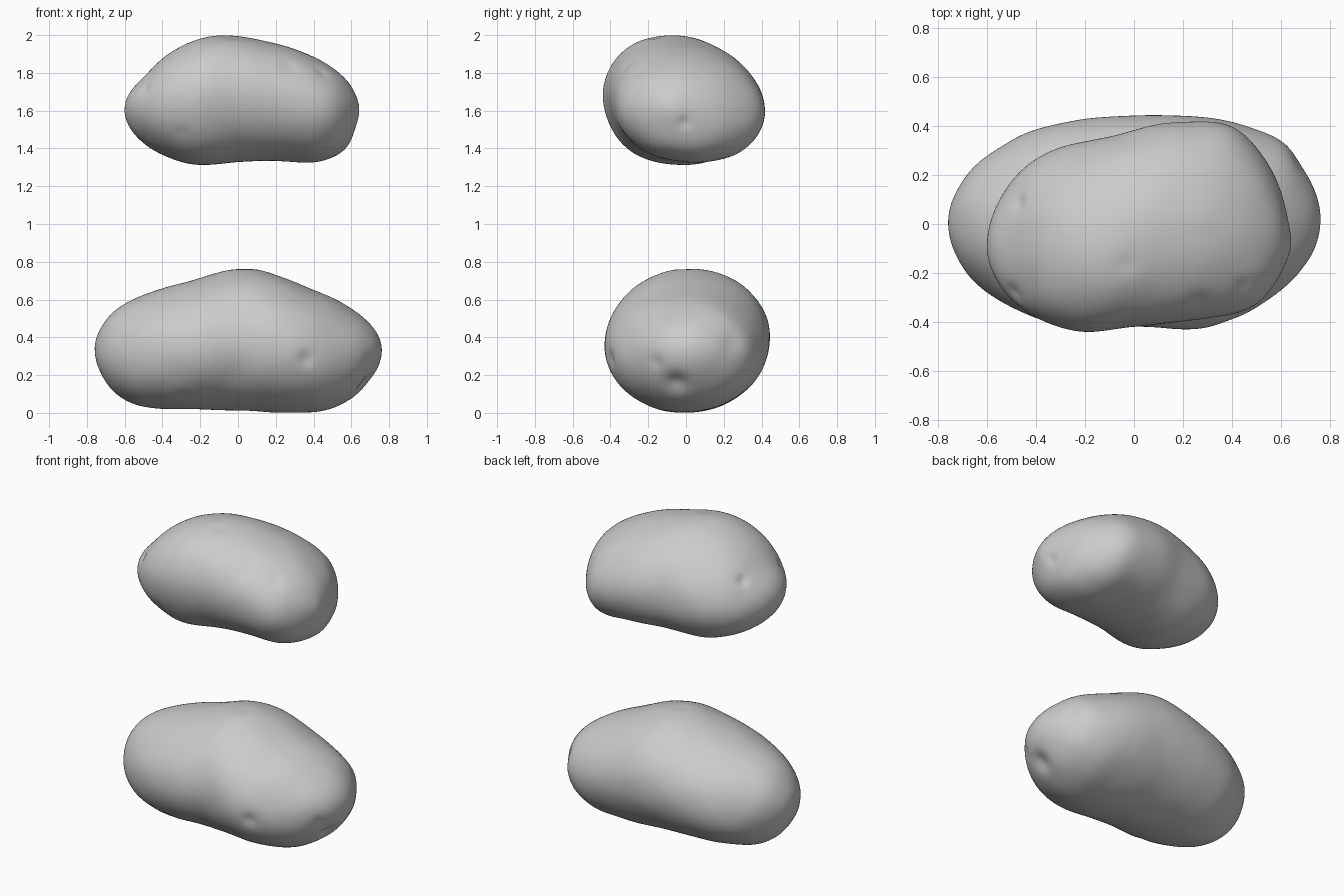
import bpy, bmesh, math
from mathutils import Vector, noise

if "Cube" in bpy.data.objects:
    bpy.data.objects.remove(bpy.data.objects["Cube"])

RINGS, SIDES = 120, 128


def spline(ts, vs, t):
    """Cubic curve through the points (ts, vs)."""
    n = len(ts)
    i = 0
    while i < n - 2 and t > ts[i + 1]:
        i += 1

    def sec(k):
        return (vs[k + 1] - vs[k]) / (ts[k + 1] - ts[k])

    def slope(k):
        if k == 0:
            return 1.5 * sec(0) - 0.5 * slope(1)
        if k == n - 1:
            return 1.5 * sec(n - 2) - 0.5 * slope(n - 2)
        a, b = ts[k] - ts[k - 1], ts[k + 1] - ts[k]
        return (sec(k - 1) * b + sec(k) * a) / (a + b)
    h = ts[i + 1] - ts[i]
    u = (t - ts[i]) / h
    return ((2*u**3 - 3*u*u + 1) * vs[i] + (u**3 - 2*u*u + u) * h * slope(i)
            + (3*u*u - 2*u**3) * vs[i + 1] + (u**3 - u*u) * h * slope(i + 1))


def potato(name, rows, skew, belly, dents, seed):
    """Skin cross-sections given as rows of x, y min, y max, z min, z max, then press dents in.
    belly fills out the lower front of the sections."""
    x0, x1 = rows[0][0], rows[-1][0]
    cx, hx = (x0 + x1) / 2, (x1 - x0) / 2
    ts = [math.acos(max(-1, min(1, (cx - r[0]) / hx))) for r in rows]
    cols = list(zip(*rows))
    bm = bmesh.new()
    rings = []
    for i in range(1, RINGS):
        t = math.pi * i / RINGS
        # average neighbouring samples so the skin stays free of ripples
        ya, yb, za, zb = (sum(spline(ts, c, min(math.pi, max(0, t + d * math.sin(t))))
                              for d in (-.12, -.06, 0, .06, .12)) / 5 for c in cols[1:])
        ring = []
        for k in range(SIDES):
            a = 2 * math.pi * k / SIDES
            s = 1 + belly * math.sin(t) * max(0, math.cos(a - math.radians(225))) ** 6
            y = (ya + yb) / 2 + s * (yb - ya) / 2 * math.cos(a + skew)
            z = (za + zb) / 2 + s * (zb - za) / 2 * math.sin(a)
            ring.append(bm.verts.new((cx - hx * math.cos(t), y, z)))
        rings.append(ring)
    for r0, r1 in zip(rings, rings[1:]):
        for k in range(SIDES):
            j = (k + 1) % SIDES
            bm.faces.new((r0[k], r0[j], r1[j], r1[k]))
    for ring, row in ((rings[0], rows[0]), (rings[-1], rows[-1])):
        tip = bm.verts.new((row[0], row[1], row[3]))
        for k in range(SIDES):
            bm.faces.new((ring[k], ring[(k + 1) % SIDES], tip))
    bmesh.ops.recalc_face_normals(bm, faces=bm.faces)
    bm.normal_update()

    # eyes pressed into the skin, plus faint unevenness
    centres = [(min((v.co for v in bm.verts), key=lambda c: (c - Vector(p)).length).copy(), r, d)
               for p, r, d in dents]
    moves = []
    for v in bm.verts:
        m = 0.004 * noise.noise(v.co * 6 + Vector((seed, 0, 0)))
        for c, r, d in centres:
            m -= d * math.exp(-((v.co - c).length / r) ** 2 * 2)
        moves.append(v.normal * m)
    for v, m in zip(bm.verts, moves):
        v.co += m
    mesh = bpy.data.meshes.new(name)
    bm.to_mesh(mesh)
    bm.free()
    mesh.polygons.foreach_set("use_smooth", [True] * len(mesh.polygons))
    bpy.context.collection.objects.link(bpy.data.objects.new(name, mesh))


# large lower potato
potato("large_potato", [
    (-.76, 0, 0, .335, .335),
    (-.73, -.125, .125, .215, .44),
    (-.65, -.235, .235, .105, .545),
    (-.55, -.312, .312, .045, .605),
    (-.4, -.385, .388, .022, .66),
    (-.2, -.437, .43, .018, .712),
    (0, -.415, .442, .014, .768),
    (.15, -.43, .445, .003, .752),
    (.3, -.425, .435, .001, .69),
    (.5, -.34, .385, .022, .61),
    (.62, -.255, .325, .09, .54),
    (.71, -.15, .20, .19, .455),
    (.76, .02, .02, .33, .33)], -.03, 0, [
    ((.36, -.40, .28), .06, .014),
    ((.67, -.05, .17), .09, .025),
    ((.69, -.16, .27), .06, .008),
    ((.03, 0, .76), .06, .005),
    ((.68, .25, .38), .08, .008),
    ((-.3, -.3, .07), .05, .005)], 1)

# small upper potato
potato("small_potato", [
    (-.60, -.09, -.09, 1.6, 1.6),
    (-.575, -.2, .045, 1.51, 1.69),
    (-.5, -.308, .175, 1.43, 1.778),
    (-.37, -.395, .285, 1.355, 1.90),
    (-.2, -.442, .338, 1.313, 1.982),
    (-.05, -.42, .368, 1.328, 2.003),
    (.1, -.405, .41, 1.338, 1.977),
    (.25, -.39, .418, 1.336, 1.942),
    (.4, -.367, .40, 1.327, 1.885),
    (.5, -.325, .315, 1.355, 1.827),
    (.59, -.22, .155, 1.43, 1.745),
    (.625, -.145, .025, 1.52, 1.68),
    (.64, -.08, -.08, 1.61, 1.61)], .13, .08, [
    ((-.47, .08, 1.75), .045, .014),
    ((-.48, -.27, 1.72), .05, .01),
    ((-.03, -.17, 1.98), .06, .006),
    ((.26, -.30, 1.82), .07, .008),
    ((.44, -.25, 1.8), .05, .006),
    ((.63, -.01, 1.54), .05, .01),
    ((-.3, -.35, 1.5), .05, .004)], 4)
